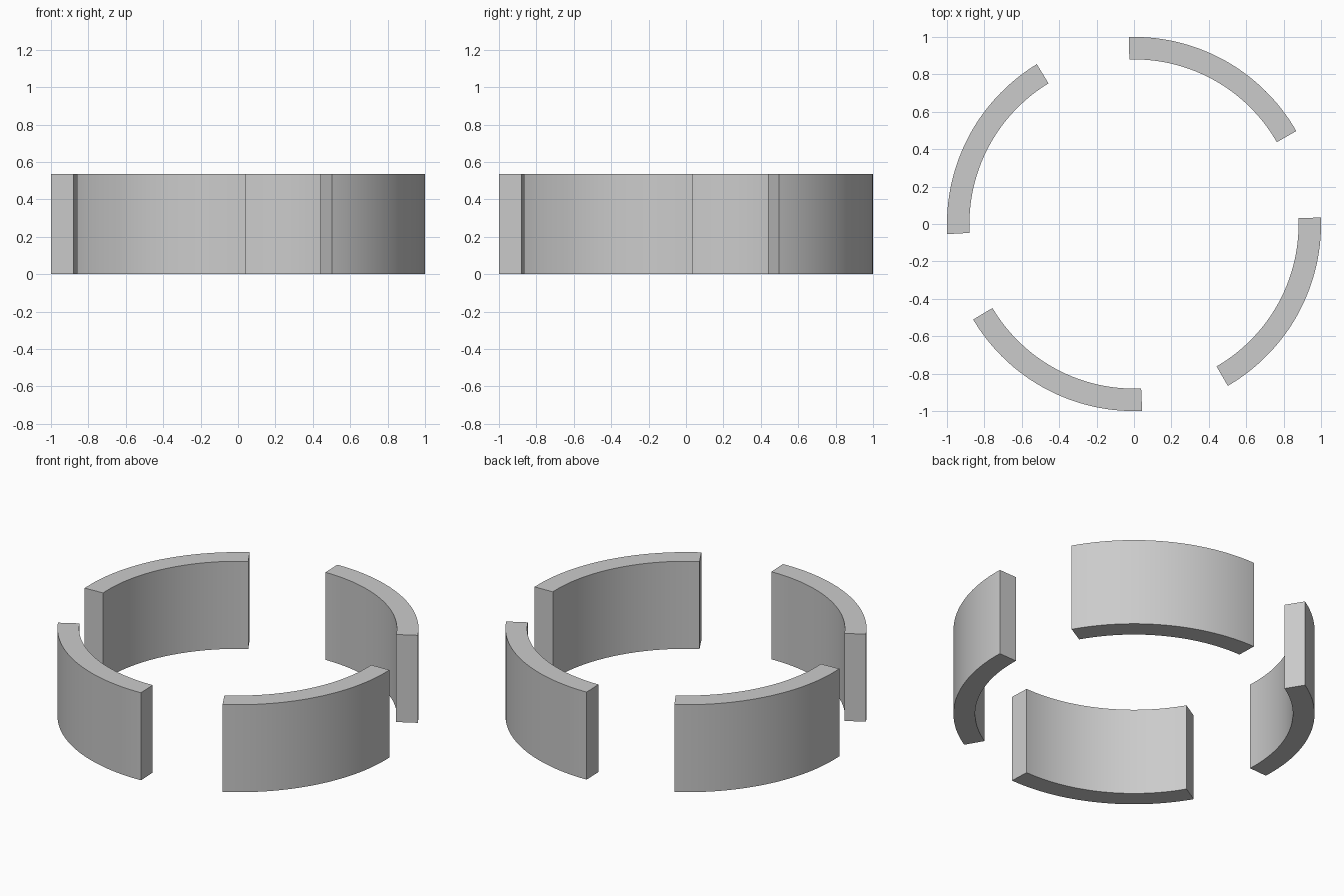
import bpy, bmesh
from math import radians, cos, sin

if "Cube" in bpy.data.objects:
    bpy.data.objects.remove(bpy.data.objects["Cube"])

R_OUT, R_IN, HEIGHT, STEPS = 1.0, 0.88, 0.535, 48


def arc_wall(name, start, end):
    """Curved wall block: arc outline extruded upward."""
    angles = [radians(start + (end - start) * i / STEPS) for i in range(STEPS + 1)]
    bm = bmesh.new()
    outer = [bm.verts.new((R_OUT * cos(a), R_OUT * sin(a), 0)) for a in angles]
    inner = [bm.verts.new((R_IN * cos(a), R_IN * sin(a), 0)) for a in angles]
    for i in range(STEPS):
        bm.faces.new((outer[i], outer[i + 1], inner[i + 1], inner[i]))
    top = bmesh.ops.extrude_face_region(bm, geom=bm.faces[:])["geom"]
    bmesh.ops.translate(bm, vec=(0, 0, HEIGHT),
                        verts=[v for v in top if isinstance(v, bmesh.types.BMVert)])
    bmesh.ops.recalc_face_normals(bm, faces=bm.faces[:])
    mesh = bpy.data.meshes.new(name)
    bm.to_mesh(mesh)
    bm.free()
    obj = bpy.data.objects.new(name, mesh)
    bpy.context.collection.objects.link(obj)
    # Smooth curved sides, sharp rims and ends
    bpy.ops.object.select_all(action='DESELECT')
    obj.select_set(True)
    bpy.context.view_layer.objects.active = obj
    bpy.ops.object.shade_smooth_by_angle(angle=radians(30))


# Four ring segments with gaps between them
arc_wall("back_right_segment", 29.8, 91.6)
arc_wall("back_left_segment", 121.3, 183.1)
arc_wall("front_left_segment", 210.7, 272.5)
arc_wall("front_right_segment", 300.1, 362.0)
